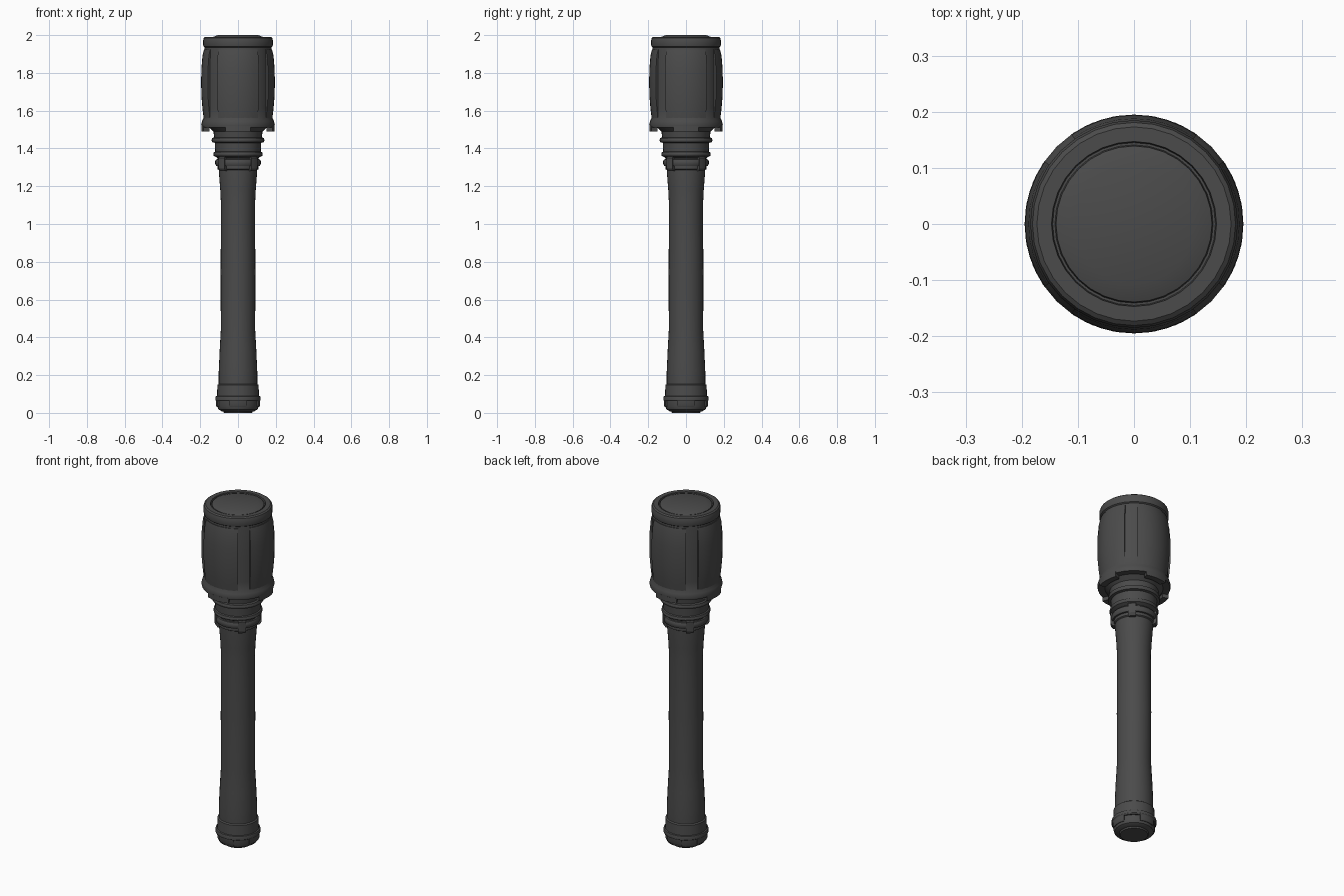
import bpy, bmesh
from math import sin, cos, pi, radians

SEG = 32
dark = bpy.data.materials.new("dark_grey")
dark.diffuse_color = (0.07, 0.07, 0.07, 1)


def finish(bm, name):
    bmesh.ops.remove_doubles(bm, verts=bm.verts, dist=1e-5)
    bmesh.ops.recalc_face_normals(bm, faces=bm.faces)
    me = bpy.data.meshes.new(name)
    bm.to_mesh(me)
    bm.free()
    me.materials.append(dark)
    ob = bpy.data.objects.new(name, me)
    bpy.context.collection.objects.link(ob)
    bpy.ops.object.select_all(action='DESELECT')
    ob.select_set(True)
    bpy.context.view_layer.objects.active = ob
    bpy.ops.object.shade_smooth_by_angle(angle=radians(30))
    return ob


def lathe(name, profile):
    """Full revolve of (radius, z) points, ends closed with flat discs."""
    bm = bmesh.new()
    rings = [[bm.verts.new((r * cos(2 * pi * i / SEG), r * sin(2 * pi * i / SEG), z))
              for i in range(SEG)] for r, z in profile]
    for a, b in zip(rings, rings[1:]):
        for i in range(SEG):
            j = (i + 1) % SEG
            bm.faces.new((a[i], a[j], b[j], b[i]))
    bm.faces.new(rings[0])
    bm.faces.new(rings[-1])
    return finish(bm, name)


def arcs(name, loop, centres, half, steps=6):
    """Sweep a closed (radius, z) loop through an arc at every centre angle."""
    bm = bmesh.new()
    n = len(loop)
    for c in centres:
        secs = []
        for s in range(steps + 1):
            a = radians(c - half + 2 * half * s / steps)
            secs.append([bm.verts.new((r * cos(a), r * sin(a), z)) for r, z in loop])
        for p, q in zip(secs, secs[1:]):
            for i in range(n):
                j = (i + 1) % n
                bm.faces.new((p[i], p[j], q[j], q[i]))
        bm.faces.new(secs[0])
        bm.faces.new(secs[-1])
    return finish(bm, name)


CARDINAL = [0, 90, 180, 270]
DIAGONAL = [45, 135, 225, 315]

# Handle: slim grip flaring at both ends
lathe("handle", [(0.10, 0.06), (0.102, 0.15), (0.102, 0.22), (0.097, 0.33), (0.091, 0.44),
                 (0.092, 0.75), (0.090, 1.10), (0.094, 1.18), (0.101, 1.27), (0.101, 1.40)])

# Bottom collar and end cap
lathe("bottom_collar", [(0.100, 0.155), (0.109, 0.148), (0.111, 0.09), (0.118, 0.088),
                        (0.120, 0.082), (0.120, 0.068), (0.116, 0.062), (0.10, 0.062)])
lathe("end_cap", [(0.108, 0.075), (0.110, 0.035), (0.103, 0.018), (0.085, 0.008),
                  (0.078, 0.008), (0.074, 0.0)])
arcs("cap_grips", [(0.10, 0.075), (0.117, 0.075), (0.117, 0.04), (0.112, 0.03), (0.10, 0.03)],
     CARDINAL, 23)

# Stepped neck between handle and head
lathe("neck", [(0.10, 1.345), (0.118, 1.355), (0.128, 1.36), (0.131, 1.368), (0.128, 1.38),
               (0.121, 1.383), (0.123, 1.43), (0.137, 1.433), (0.140, 1.443), (0.137, 1.455),
               (0.126, 1.458), (0.130, 1.49), (0.155, 1.512), (0.155, 1.56)])

# Clamp ring with four clips
lathe("clamp_core", [(0.10, 1.285), (0.108, 1.29), (0.108, 1.36), (0.10, 1.365)])
lathe("clamp_ring", [(0.10, 1.305), (0.116, 1.308), (0.121, 1.318), (0.121, 1.332),
                     (0.116, 1.342), (0.10, 1.345)])
arcs("clamp_clips", [(0.10, 1.28), (0.115, 1.28), (0.125, 1.295), (0.125, 1.35),
                     (0.118, 1.36), (0.10, 1.36)], DIAGONAL, 10, 3)

# Head: core can with flared skirt and stepped lid
lathe("head_core", [(0.150, 1.512), (0.192, 1.512), (0.195, 1.525), (0.190, 1.545),
                    (0.181, 1.565), (0.180, 1.61), (0.182, 1.75), (0.180, 1.87), (0.176, 1.935),
                    (0.183, 1.940), (0.185, 1.950), (0.185, 1.972), (0.181, 1.985),
                    (0.173, 1.991), (0.147, 1.991), (0.145, 1.975), (0.141, 1.975),
                    (0.139, 1.988), (0.107, 2.0)])

# Bulging side panels
arcs("head_panels", [(0.168, 1.55), (0.182, 1.56), (0.188, 1.61), (0.194, 1.68), (0.195, 1.75),
                     (0.194, 1.82), (0.188, 1.89), (0.180, 1.925), (0.168, 1.925)],
     CARDINAL, 35, 8)

# Short tabs hanging below the skirt
arcs("skirt_tabs", [(0.160, 1.52), (0.194, 1.52), (0.194, 1.49), (0.160, 1.49)],
     CARDINAL, 20, 4)
